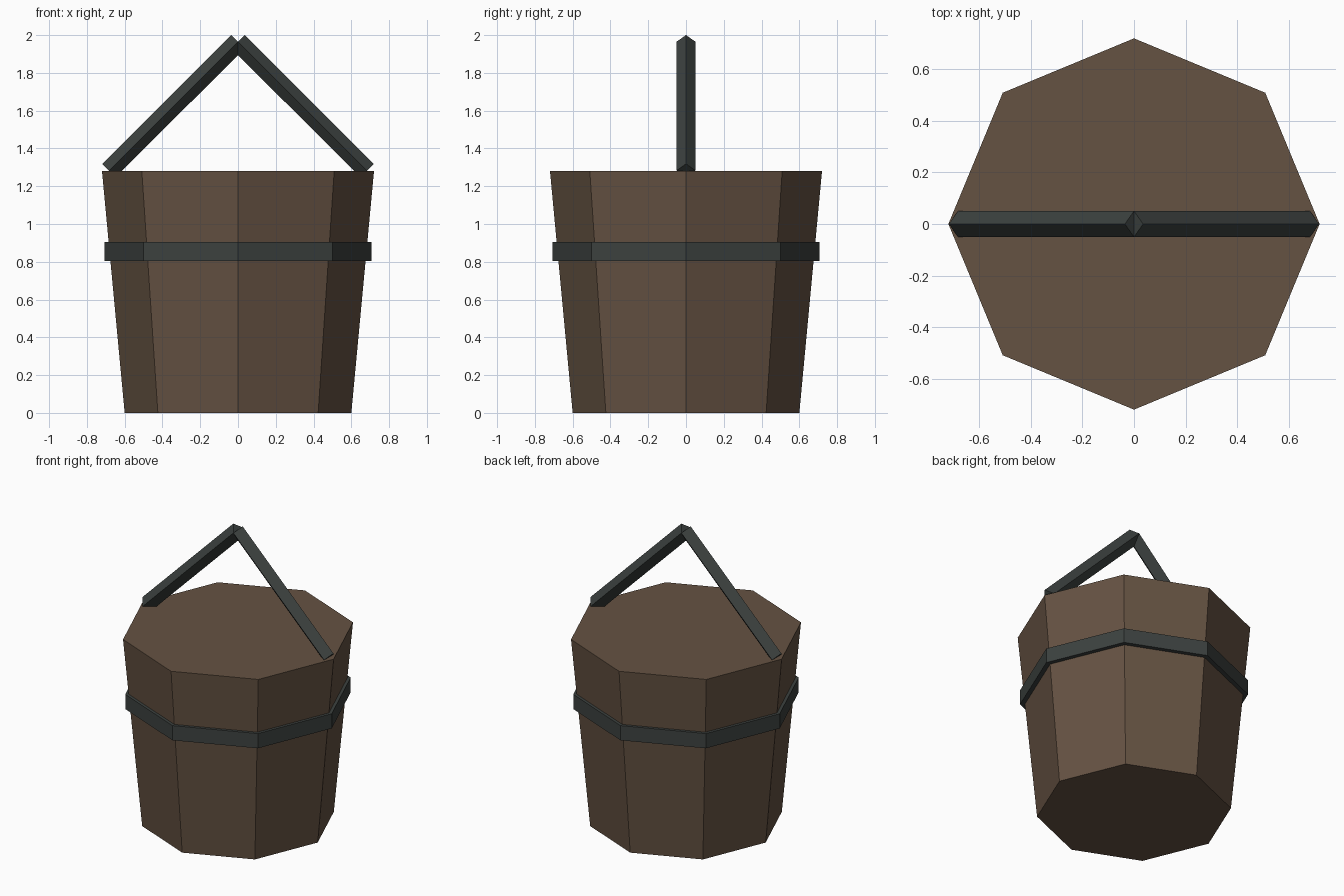
import bpy
from math import pi, hypot
from mathutils import Vector

if "Cube" in bpy.data.objects:
    bpy.data.objects.remove(bpy.data.objects["Cube"])


def material(name, color):
    m = bpy.data.materials.new(name)
    m.diffuse_color = (*color, 1)
    m.use_nodes = True
    m.node_tree.nodes["Principled BSDF"].inputs["Base Color"].default_value = m.diffuse_color
    return m


wood = material("wood", (0.13, 0.085, 0.055))
iron = material("iron", (0.045, 0.053, 0.05))


def prism(name, sides, r1, r2, start, end, mat):
    """Flat-shaded tapered prism from start to end, first corner facing +-x."""
    a, b = Vector(start), Vector(end)
    axis = b - a
    bpy.ops.mesh.primitive_cone_add(vertices=sides, radius1=r1, radius2=r2,
                                    depth=axis.length, location=(a + b) / 2)
    ob = bpy.context.object
    ob.rotation_euler = Vector((0, 0, 1)).rotation_difference(axis).to_euler()
    ob.name = name
    ob.data.materials.append(mat)
    return ob


# Tapered wooden tub with closed top
prism("bucket_body", 8, 0.60, 0.72, (0, 0, 0), (0, 0, 1.28), wood)

# Iron hoop, straight-sided around the tub
prism("hoop", 8, 0.706, 0.706, (0, 0, 0.805), (0, 0, 0.905), iron)

# Two diamond-section bars meeting in a peak
for side, label in ((-1, "left"), (1, "right")):
    prism("handle_" + label, 4, 0.05, 0.05,
          (side * 0.683, 0, 1.283), (0, 0, 1.965), iron)
